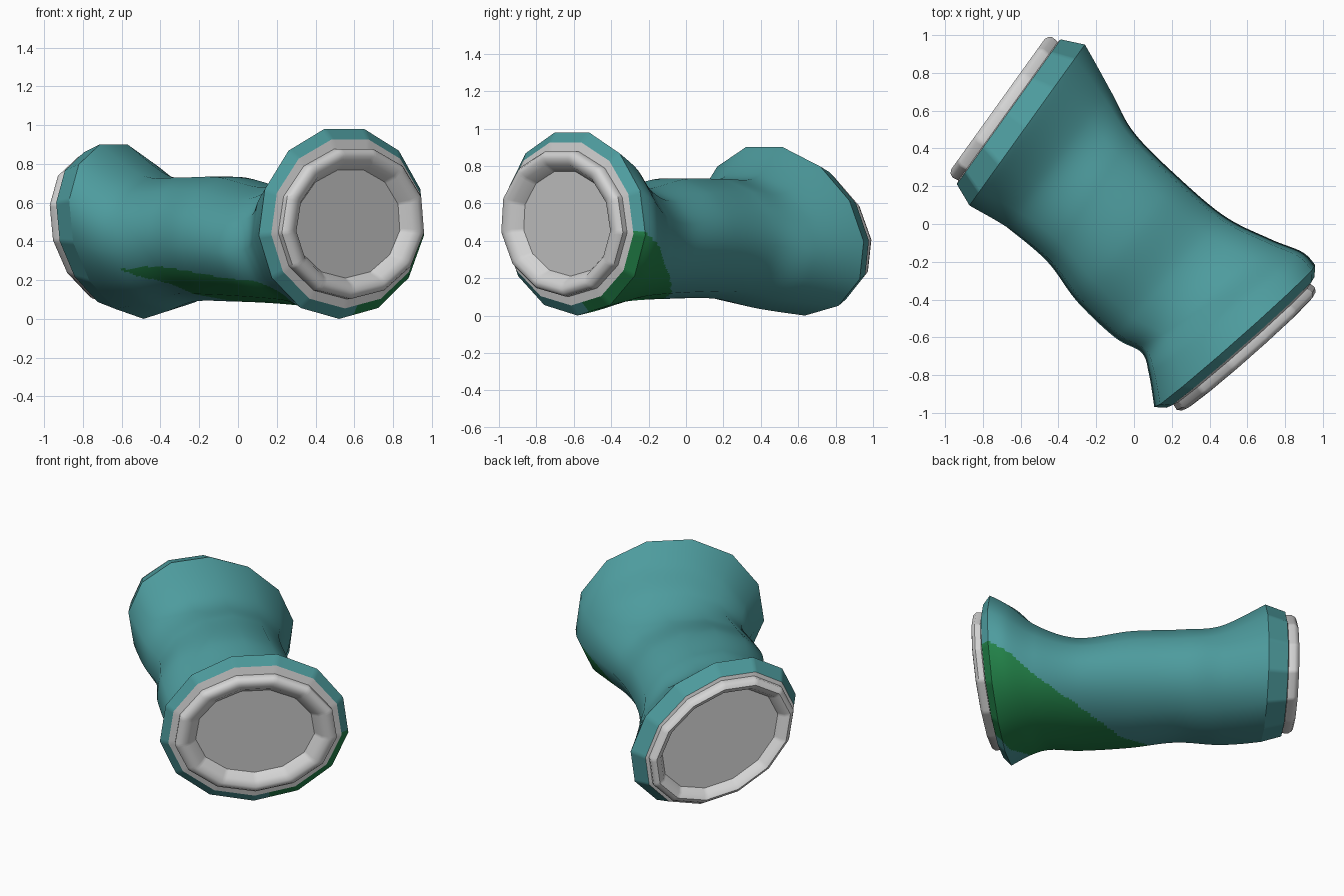
import bpy, bmesh, math
from mathutils import Vector

if "Cube" in bpy.data.objects:
    bpy.data.objects.remove(bpy.data.objects["Cube"])

SIDES = 13        # visible sides of the can, one corner at the bottom
SUB = 14          # fine strips per side, so the green patch gets a clean edge
N = SIDES * SUB
STEPS = 16        # rings between body sections


def material(name, rgb):
    m = bpy.data.materials.new(name)
    m.diffuse_color = (*rgb, 1)
    m.use_nodes = True
    m.node_tree.nodes["Principled BSDF"].inputs["Base Color"].default_value = m.diffuse_color
    return m


TEAL = material("teal", (0.075, 0.33, 0.34))
GREEN = material("green", (0.016, 0.22, 0.065))
GREY = material("light grey", (0.66, 0.66, 0.66))

# Crushed body sections: left x, y, right x, y, bottom z, top z, skew, top tilt
SECTIONS = [
    (-.87, .10, -.26, .95, .00, .90, .30, 0),
    (-.67, -.03, -.12, .69, .04, .74, .15, 0),
    (-.46, -.20, .00, .48, .09, .73, .05, 0),
    (-.30, -.41, .23, .25, .09, .73, 0, 0),
    (-.10, -.60, .48, .04, .08, .68, 0, 0),
    (.04, -.68, .72, -.08, .06, .74, 0, 0),
    (.08, -.79, .89, -.15, .03, .88, 0, .01),
    (.11, -.97, .96, -.22, .00, .98, 0, .02),
]


def ring(s, sw=1, sh=1, off=0, out=1, flat=True):
    """Skewed 13-sided (or round) section, scaled and pushed outwards."""
    left, right = Vector((s[0], s[1], 0)), Vector((s[2], s[3], 0))
    u = (right - left).normalized()
    n = Vector((u.y, -u.x, 0))
    c = (left + right) / 2 + n * off * out
    c.z = (s[4] + s[5]) / 2
    h = (s[5] - s[4]) / 2
    k = s[6] * h
    w = math.sqrt(((right - left).length / 2) ** 2 - k * k) * 1.01

    def point(i, count):
        a = 2 * math.pi * i / count + math.pi / 2
        x = w * math.cos(a) + k * math.sin(a)
        down = math.sin(a) * (1.03 if flat and math.sin(a) < 0 else 1)
        return c + u * x * sw - n * s[7] * down - Vector((0, 0, h * sh * down))

    if not flat:
        return [point(i, N) for i in range(N)]
    corners = [point(i, SIDES) for i in range(SIDES)]
    return [corners[i].lerp(corners[(i + 1) % SIDES], k / SUB)
            for i in range(SIDES) for k in range(SUB)]


def spline(p0, p1, p2, p3, t):
    return tuple(.5 * (2 * b + (c - a) * t + (2 * a - 5 * b + 4 * c - d) * t * t
                       + (3 * b - a - 3 * c + d) * t ** 3)
                 for a, b, c, d in zip(p0, p1, p2, p3))


def lerp_table(table, t):
    for (t0, a), (t1, b) in zip(table, table[1:]):
        if t <= t1:
            return a + (b - a) * (t - t0) / (t1 - t0)
    return table[-1][1]


# Green patch: angle limits (0 = right side, 90 = bottom) along the body from the front
G_LOW = [(0, 5), (.1, 11), (.2, 30), (.33, 57), (.45, 88), (.6, 124), (.82, 157)]
G_HIGH = [(0, 80), (.1, 128), (.2, 143), (.5, 149), (.82, 157)]


def is_green(center, i):
    d = .7 * center.x - .71 * center.y
    t = max(0, (.8 - d) / 1.57)
    ang = (360 * (i + .5) / N + 90) % 360
    return t < .82 and lerp_table(G_LOW, t) < ang < lerp_table(G_HIGH, t)


def mesh(name, rings, cap=False, rule=None):
    bm = bmesh.new()
    loops = [[bm.verts.new(p) for p in r] for r in rings]
    for a, b in zip(loops, loops[1:]):
        mid = sum((v.co for v in a + b), Vector()) / (2 * N)
        for i in range(N):
            j = (i + 1) % N
            f = bm.faces.new((a[i], a[j], b[j], b[i]))
            f.material_index = int(bool(rule and rule(mid, i)))
    if cap:
        bm.faces.new(loops[-1])
    bmesh.ops.recalc_face_normals(bm, faces=bm.faces)
    me = bpy.data.meshes.new(name)
    bm.to_mesh(me)
    bm.free()
    return me


def loft(name, rings, round_rings, mats, cap=False, rule=None):
    """Polygonal loft; the body is shaded softly with the normals of a round twin."""
    me = mesh(name, rings, cap, rule)
    for m in mats:
        me.materials.append(m)
    ob = bpy.data.objects.new(name, me)
    bpy.context.collection.objects.link(ob)
    if round_rings:
        twin = mesh("twin", round_rings)
        normals = [v.normal.copy() for v in twin.vertices]
        if normals[N * 5].dot(me.vertices[N * 5].normal) < 0:
            normals = [-v for v in normals]
        me.polygons.foreach_set("use_smooth", [True] * len(me.polygons))
        me.normals_split_custom_set_from_vertices(normals)
        bpy.data.meshes.remove(twin)
    else:
        bpy.ops.object.select_all(action='DESELECT')
        ob.select_set(True)
        bpy.context.view_layer.objects.active = ob
        bpy.ops.object.shade_smooth_by_angle(angle=math.radians(45))
    return ob


# End profiles: width scale, height scale, outward offset
FRONT = [(.92, .89, .045), (.85, .79, .055), (.86, .79, .09), (.83, .76, .11),
         (.77, .71, .115), (.70, .64, .10), (.63, .57, .05)]
BACK = [(.90, .91, .12), (.86, .86, .125), (.87, .86, .16), (.85, .83, .18),
        (.81, .79, .19), (.75, .73, .175), (.70, .68, .125)]
front_end = [ring(SECTIONS[-1], *p, 1) for p in FRONT]
back_end = [ring(SECTIONS[0], *p, -1) for p in BACK]

# Body wall
padded = [SECTIONS[0]] + SECTIONS + [SECTIONS[-1]]
stations = [spline(*q, k / STEPS)
            for q in zip(padded, padded[1:], padded[2:], padded[3:])
            for k in range(STEPS)] + [SECTIONS[-1]]
loft("crushed_body", [ring(s) for s in stations],
     [ring(s, flat=False) for s in stations], [TEAL, GREEN], rule=is_green)

# Tapered shoulders
loft("front_shoulder", [ring(SECTIONS[-1]), front_end[0]], None,
     [TEAL, GREEN], rule=is_green)
loft("back_shoulder", [ring(SECTIONS[0]), back_end[0]], None, [TEAL])

# Rolled rims, and flat lids sunk inside them
for name, end in (("front", front_end), ("back", back_end)):
    loft(name + "_rim", end, None, [GREY])
    middle = sum(end[-1], Vector()) / N
    loft(name + "_lid", [end[-1], [p.lerp(middle, .5) for p in end[-1]]],
         None, [GREY], cap=True)
